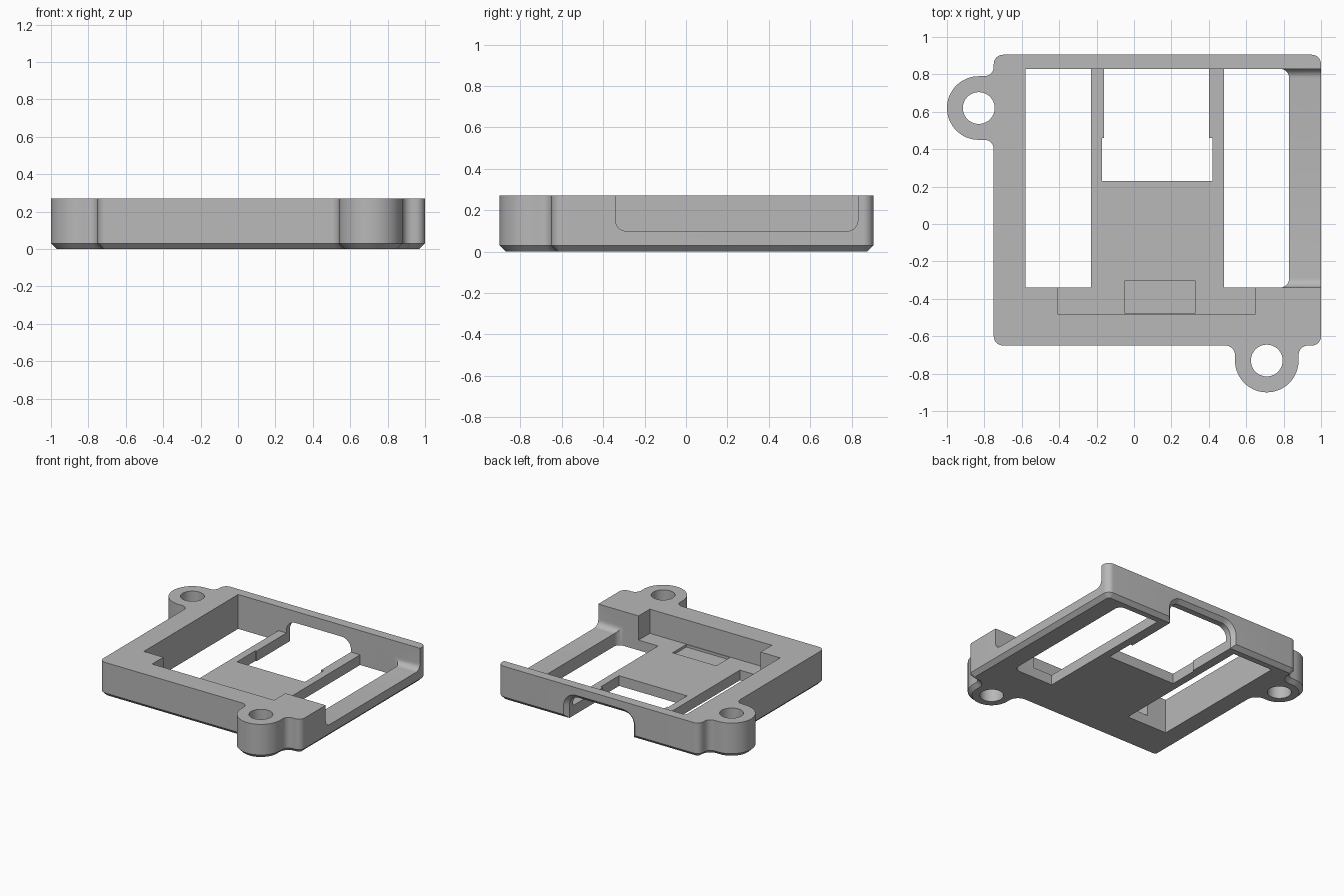
import bpy, bmesh
from math import sin, cos, radians

if "Cube" in bpy.data.objects:
    bpy.data.objects.remove(bpy.data.objects["Cube"])

HEIGHT, CHAMFER, FLOOR, SILL = 0.27, 0.03, 0.08, 0.10

grey = bpy.data.materials.new("plain grey")
grey.use_nodes = True
grey.diffuse_color = (0.48, 0.48, 0.48, 1)
grey.node_tree.nodes["Principled BSDF"].inputs["Base Color"].default_value = grey.diffuse_color


def arc(cx, cy, r, start, end, n=8):
    angles = [radians(start + (end - start) * i / n) for i in range(n + 1)]
    return [(cx + r * cos(a), cy + r * sin(a)) for a in angles]


def loft(name, rings):
    """Solid through matching rings of 3D points, capped at both ends."""
    bm = bmesh.new()
    loops = [[bm.verts.new(p) for p in ring] for ring in rings]
    for a, b in zip(loops, loops[1:]):
        for i in range(len(a)):
            j = (i + 1) % len(a)
            bm.faces.new((a[i], a[j], b[j], b[i]))
    bm.faces.new(loops[0][::-1])
    bm.faces.new(loops[-1])
    bmesh.ops.recalc_face_normals(bm, faces=bm.faces)
    mesh = bpy.data.meshes.new(name)
    bm.to_mesh(mesh)
    bm.free()
    obj = bpy.data.objects.new(name, mesh)
    bpy.context.collection.objects.link(obj)
    mesh.materials.append(grey)
    return obj


def prism(name, outline, z0, z1):
    return loft(name, [[(x, y, z) for x, y in outline] for z in (z0, z1)])


def rect(x0, x1, y0, y1):
    return [(x0, y0), (x1, y0), (x1, y1), (x0, y1)]


def outer(c):
    """Frame outline with two screw ears, moved inward by c."""
    r, ear, fillet = 0.05 - c, 0.17 - c, 0.05 + c
    return (arc(-0.70, -0.60, r, 180, 270)
            + arc(0.49, -0.70, fillet, 90, 0)
            + arc(0.71, -0.73, ear, 180, 360, 32)
            + arc(0.93, -0.70, fillet, 180, 90)
            + arc(0.95, -0.60, r, 270, 360)
            + arc(0.95, 0.855, r, 0, 90)
            + arc(-0.70, 0.855, r, 90, 180)
            + arc(-0.80, 0.84, fillet, 0, -90)
            + arc(-0.83, 0.62, ear, 90, 270, 32)
            + arc(-0.80, 0.40, fillet, 90, 0))


def arch(c):
    """Cable opening section in x and z, grown by c."""
    return ([(-0.16 - c, -0.1), (0.40 + c, -0.1)]
            + arc(0.32, 0.10, 0.08 + c, 0, 90)
            + arc(-0.08, 0.10, 0.08 + c, 90, 180))


# Frame with a chamfered underside
levels = [(CHAMFER, 0), (0, CHAMFER), (0, HEIGHT)]
frame = loft("frame", [[(x, y, z) for x, y in outer(c)] for c, z in levels])

cutters = []
# Main pocket with the front notch
pocket = [(-0.58, -0.34), (-0.41, -0.34), (-0.41, -0.48), (0.65, -0.48),
          (0.65, -0.34), (0.78, -0.34), (0.78, 0.83), (-0.58, 0.83)]
cutters.append(prism("pocket_cutter", pocket, FLOOR, 0.5))

# Lowered left wall with rounded lower corners
side = ([(0.83, 0.5), (-0.34, 0.5)]
        + arc(-0.29, SILL + 0.05, 0.05, 180, 270)
        + arc(0.78, SILL + 0.05, 0.05, 270, 360))
cutters.append(loft("side_cutter", [[(x, y, z) for y, z in side] for x in (0.7, 1.2)]))

# Openings through the floor
cutters.append(prism("right_opening_cutter", rect(-0.58, -0.23, -0.34, 0.83), -0.2, 0.2))
left_opening = ([(0.48, 0.83), (0.48, -0.34)]
                + arc(0.78, -0.29, 0.05, 270, 360)
                + arc(0.78, 0.78, 0.05, 0, 90))
cutters.append(prism("left_opening_cutter", left_opening, -0.2, 0.2))
middle = [(-0.17, 0.23), (0.42, 0.23), (0.42, 0.46), (0.40, 0.46),
          (0.40, 0.83), (-0.16, 0.83), (-0.16, 0.46), (-0.17, 0.46)]
cutters.append(prism("middle_opening_cutter", middle, -0.2, 0.2))

# Shallow recess in the floor
cutters.append(prism("recess_cutter", rect(-0.05, 0.33, -0.475, -0.305), FLOOR - 0.02, 0.2))

# Arched opening through the back wall, chamfered outside
steps = [(0, 0.78), (0, 0.875), (0.06, 0.935)]
cutters.append(loft("arch_cutter", [[(x, y, z) for x, z in arch(c)] for c, y in steps]))

# Screw holes
for x, y in ((-0.83, 0.62), (0.71, -0.73)):
    cutters.append(prism("screw_hole_cutter", arc(x, y, 0.085, 0, 360, 40)[:-1], -0.2, 0.5))

bpy.ops.object.select_all(action="DESELECT")
bpy.context.view_layer.objects.active = frame
frame.select_set(True)
for cutter in cutters:
    cutter.hide_render = True
    mod = frame.modifiers.new(cutter.name, "BOOLEAN")
    mod.operation, mod.solver, mod.object = "DIFFERENCE", "EXACT", cutter
    bpy.ops.object.modifier_apply(modifier=mod.name)
    bpy.data.objects.remove(cutter)

bpy.ops.object.shade_smooth_by_angle(angle=radians(30))
